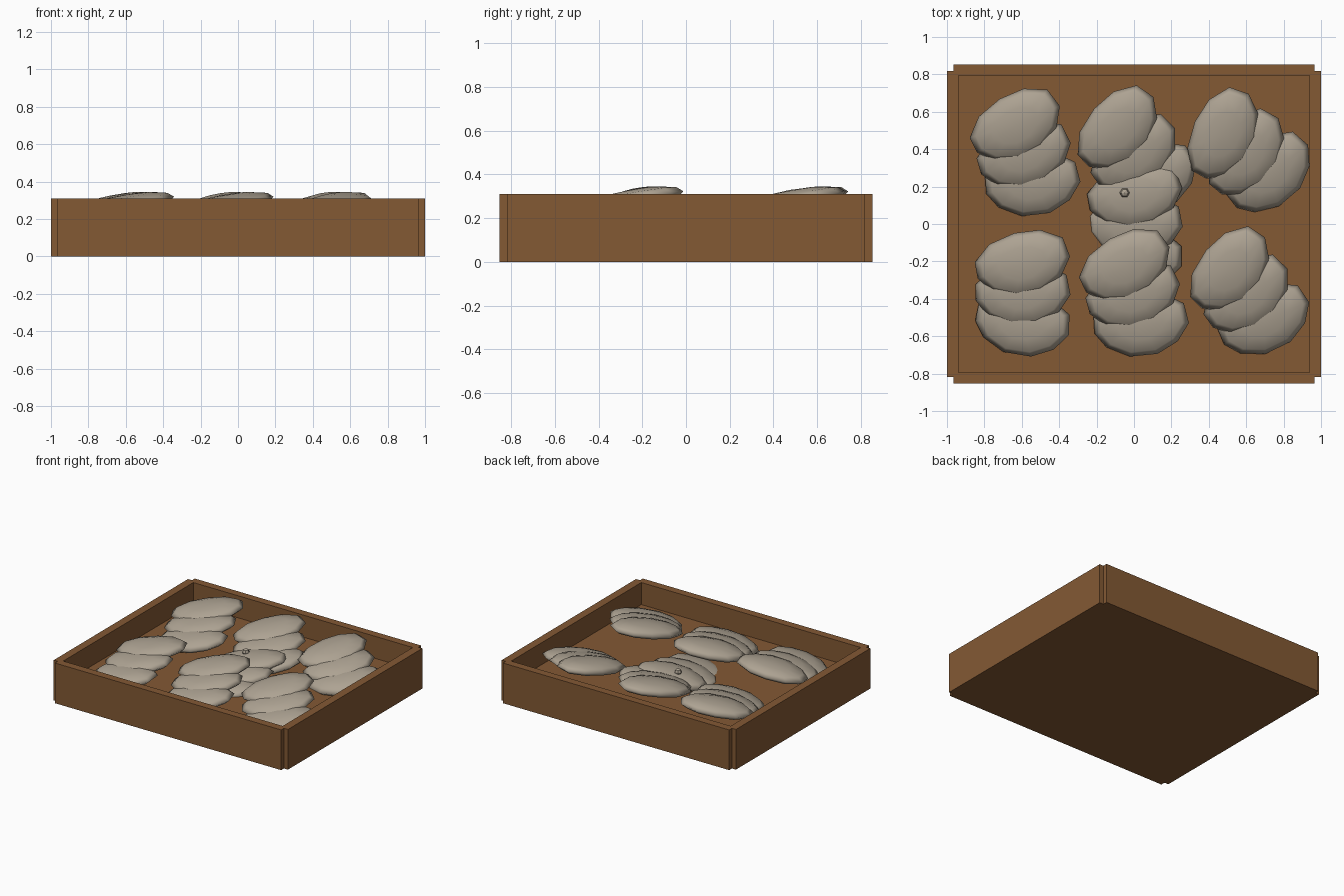
import bpy, bmesh, math
from mathutils import Matrix, Vector

if "Cube" in bpy.data.objects:
    bpy.data.objects.remove(bpy.data.objects["Cube"])


def material(name, rgb):
    m = bpy.data.materials.new(name)
    m.diffuse_color = (*rgb, 1)
    m.use_nodes = True
    m.node_tree.nodes["Principled BSDF"].inputs["Base Color"].default_value = m.diffuse_color
    return m


wood = material("brown_wood", (0.228, 0.1, 0.034))
stone = material("warm_grey_stone", (0.42, 0.365, 0.29))


def add_object(name, bm, mat):
    bmesh.ops.recalc_face_normals(bm, faces=bm.faces)
    mesh = bpy.data.meshes.new(name)
    bm.to_mesh(mesh)
    bm.free()
    mesh.materials.append(mat)
    ob = bpy.data.objects.new(name, mesh)
    bpy.context.collection.objects.link(ob)
    return ob


# Tray: notched outline, raised rim, recessed floor
W, D, N, H, FLOOR = 1.0, 0.853, 0.034, 0.31, 0.14
IX, IY = 0.937, 0.793
bm = bmesh.new()
corner = [(W, D - N), (W - N, D - N), (W - N, D)]
outline = (corner + [(-x, y) for x, y in reversed(corner)]
           + [(-x, -y) for x, y in corner] + [(x, -y) for x, y in reversed(corner)])
inner = [(IX, IY), (-IX, IY), (-IX, -IY), (IX, -IY)]


def ring(points, z):
    return [bm.verts.new((x, y, z)) for x, y in points]


def walls(a, b):
    for i in range(len(a)):
        j = (i + 1) % len(a)
        bm.faces.new((a[i], a[j], b[j], b[i]))


base, top = ring(outline, 0), ring(outline, H)
lip, floor = ring(inner, H), ring(inner, FLOOR)
bm.faces.new(base)
bm.faces.new(floor)
walls(base, top)
walls(lip, floor)
for k in range(4):
    nxt = (k + 1) % 4
    # corner piece, then the straight rim to the next corner
    bm.faces.new([top[3 * k + i] for i in range(3)] + [lip[k]])
    bm.faces.new((top[3 * k + 2], top[(3 * k + 3) % 12], lip[nxt], lip[k]))
add_object("tray", bm, wood)


# Flat, slightly lopsided stone leaning up towards the back right
def add_stone(name, pos, angle, lean, size=(0.26, 0.172, 0.052)):
    bm = bmesh.new()
    bmesh.ops.create_uvsphere(bm, u_segments=11, v_segments=6, radius=1)
    for v in bm.verts:
        x, y, z = v.co
        wobble = 1 + 0.04 * math.sin(3 * math.atan2(y, x) + 0.6)
        v.co = (x * size[0] * wobble, (y + 0.1 * x * y) * size[1] * wobble, z * size[2])
    bmesh.ops.rotate(bm, verts=bm.verts, matrix=Matrix.Rotation(angle, 3, 'Z'))
    for v in bm.verts:
        v.co.z += lean.x * v.co.x + lean.y * v.co.y
    bmesh.ops.translate(bm, verts=bm.verts, vec=pos)
    for f in bm.faces:
        f.smooth = True
    add_object(name, bm, stone)


# Pile of three shingled stones: distance along the pile, height, angle
LAYERS = [(0.0, 0.277, 14), (0.16, 0.236, 4), (0.32, 0.197, -8)]


def add_pile(name, x, y, turn, drop=0):
    rot = Matrix.Rotation(math.radians(turn), 3, 'Z')
    lean = rot @ Vector((0.15, 0.09, 0))
    for label, (dist, z, angle) in zip(("top", "middle", "bottom"), LAYERS):
        pos = rot @ Vector((0, -dist, 0)) + Vector((x, y, z - drop))
        add_stone(f"{name}_{label}_stone", pos, math.radians(turn + angle), lean)


add_pile("back_left", -0.635, 0.525, 16)
add_pile("back_middle", -0.09, 0.505, 34)
add_pile("back_right", 0.475, 0.475, 50)
add_pile("centre", 0.0, 0.155, 0, 0.075)
add_pile("front_left", -0.6, -0.21, 0)
add_pile("front_middle", -0.05, -0.225, 15)
add_pile("front_right", 0.51, -0.25, 35)

# Small pebble on the centre pile
bm = bmesh.new()
bmesh.ops.create_uvsphere(bm, u_segments=6, v_segments=4, radius=0.027)
bmesh.ops.rotate(bm, verts=bm.verts, matrix=Matrix.Rotation(math.pi / 6, 3, 'Z'))
bmesh.ops.translate(bm, verts=bm.verts, vec=(-0.05, 0.167, 0.25))
add_object("pebble", bm, stone)
